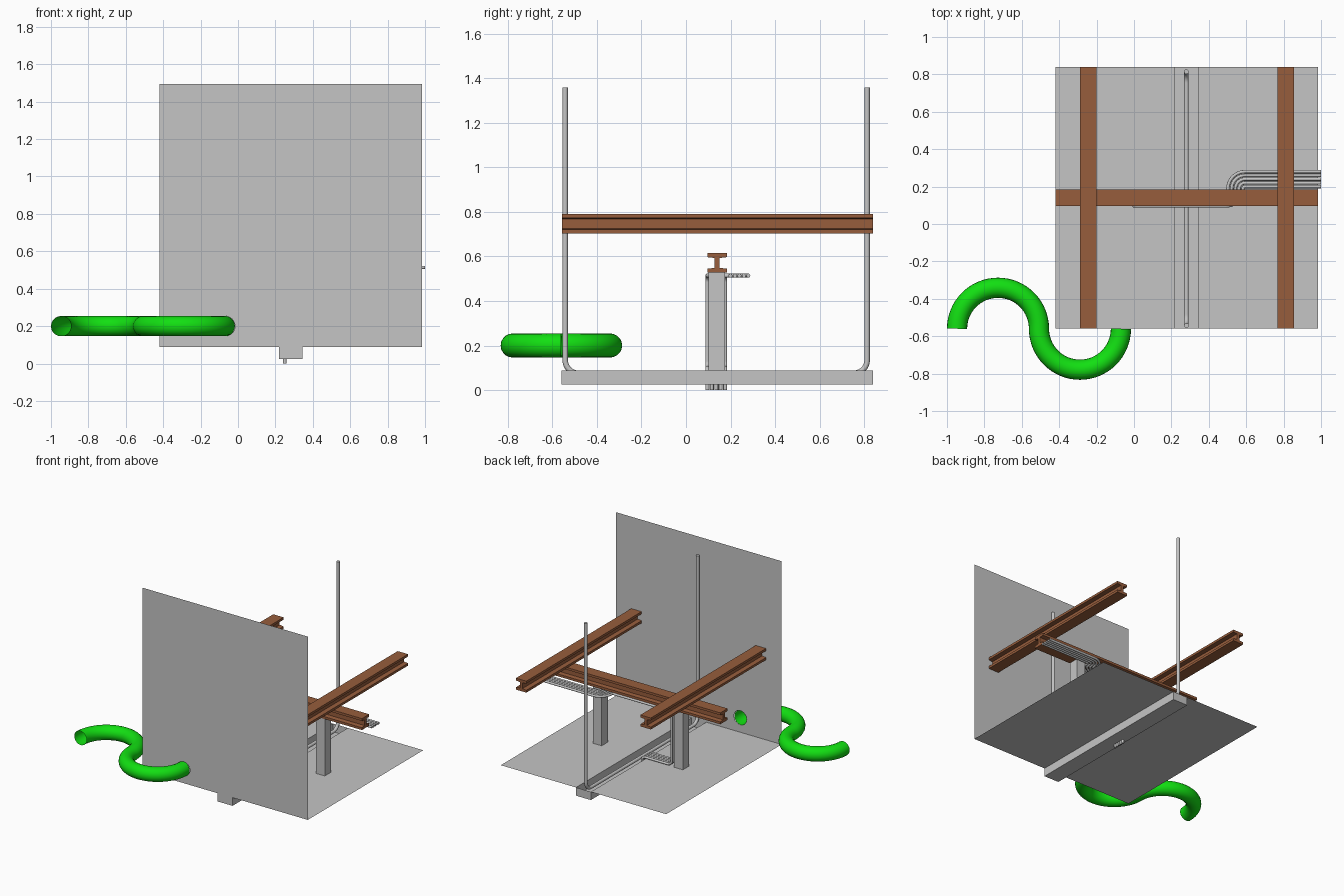
import bpy, bmesh, math
from mathutils import Vector

if "Cube" in bpy.data.objects:
    bpy.data.objects.remove(bpy.data.objects["Cube"])


def material(name, rgb):
    m = bpy.data.materials.new(name)
    m.diffuse_color = (*rgb, 1)
    m.use_nodes = True
    m.node_tree.nodes["Principled BSDF"].inputs["Base Color"].default_value = m.diffuse_color
    return m


GREY = material("concrete_grey", (0.56, 0.56, 0.56))
BROWN = material("rust_brown", (0.31, 0.11, 0.045))
GREEN = material("bright_green", (0.006, 0.74, 0.006))

X0, X1, Y0, Y1, FLOOR = -0.42, 0.985, -0.56, 0.84, 0.088
MID_Y = 0.138


def finish(name, bm, mat):
    me = bpy.data.meshes.new(name)
    bm.to_mesh(me)
    bm.free()
    me.materials.append(mat)
    ob = bpy.data.objects.new(name, me)
    bpy.context.collection.objects.link(ob)
    return ob


def quads(name, faces, mat):
    bm = bmesh.new()
    for f in faces:
        bm.faces.new([bm.verts.new(p) for p in f])
    bmesh.ops.remove_doubles(bm, verts=bm.verts, dist=1e-5)
    return finish(name, bm, mat)


def box(name, lo, hi, mat):
    bm = bmesh.new()
    bmesh.ops.create_cube(bm, size=1)
    for v in bm.verts:
        v.co = [l + (c + 0.5) * (h - l) for c, l, h in zip(v.co, lo, hi)]
    return finish(name, bm, mat)


def rounded(corners, radii, steps=10):
    """Polyline whose right-angle corners are replaced by arcs."""
    pts = [Vector(p) for p in corners]
    out = [pts[0]]
    for a, b, c, r in zip(pts, pts[1:], pts[2:], radii):
        u, w = (a - b).normalized(), (c - b).normalized()
        centre = b + (u + w) * r
        for i in range(steps + 1):
            t = math.pi / 2 * i / steps
            p = centre - w * r * math.cos(t) - u * r * math.sin(t)
            if (p - out[-1]).length > 1e-4:
                out.append(p)
    return out + [pts[-1]]


def tube(name, pts, r, mat, caps=True, res=4):
    cu = bpy.data.curves.new(name, "CURVE")
    cu.dimensions = "3D"
    cu.bevel_depth, cu.bevel_resolution, cu.use_fill_caps = r, res, caps
    sp = cu.splines.new("POLY")
    sp.points.add(len(pts) - 1)
    for q, p in zip(sp.points, pts):
        q.co = (*p, 1)
    cu.materials.append(mat)
    ob = bpy.data.objects.new(name, cu)
    bpy.context.collection.objects.link(ob)
    bpy.ops.object.select_all(action="DESELECT")
    ob.select_set(True)
    bpy.context.view_layer.objects.active = ob
    bpy.ops.object.convert(target="MESH")
    bpy.ops.object.shade_smooth_by_angle(angle=math.radians(40))
    return ob


def i_beam(name, along, length, centre, mat, w=0.088, h=0.088, flange=0.018, web=0.022):
    a, b, c = w / 2, h / 2, web / 2
    f = b - flange
    half = [(a, -b), (a, -f), (c, -f + 0.004), (c, f - 0.004), (a, f), (a, b)]
    prof = half + [(-x, z) for x, z in reversed(half)]
    bm = bmesh.new()
    place = (lambda s, z: (-length / 2, s, z)) if along == "x" else (lambda s, z: (s, -length / 2, z))
    face = bm.faces.new([bm.verts.new(place(s, z)) for s, z in prof])
    geo = bmesh.ops.extrude_face_region(bm, geom=[face], use_keep_orig=True)
    step = (length, 0, 0) if along == "x" else (0, length, 0)
    bmesh.ops.translate(bm, vec=step, verts=[v for v in geo["geom"] if isinstance(v, bmesh.types.BMVert)])
    bmesh.ops.recalc_face_normals(bm, faces=bm.faces)
    ob = finish(name, bm, mat)
    ob.location = centre
    return ob


# Floor: two thin panels either side of an open trench
CX0, CX1, CZ = 0.22, 0.346, 0.025
for side, a, b in (("left", X0, CX0), ("right", CX1, X1)):
    quads("floor_" + side, [[(a, Y0, FLOOR), (b, Y0, FLOOR), (b, Y1, FLOOR), (a, Y1, FLOOR)]], GREY)
trench = [[(CX0, Y0, CZ), (CX0, Y1, CZ), (CX1, Y1, CZ), (CX1, Y0, CZ)]]
for x in (CX0, CX1):
    trench.append([(x, Y0, CZ), (x, Y1, CZ), (x, Y1, FLOOR), (x, Y0, FLOOR)])
for y in (Y0, Y1):
    trench.append([(CX0, y, CZ), (CX1, y, CZ), (CX1, y, FLOOR), (CX0, y, FLOOR)])
quads("floor_trench", trench, GREY)

# Wall with a round hole for the duct
R, DUCT_R, DUCT_Z = 0.219, 0.054, 0.2
HOLE_X = -0.07
bm = bmesh.new()
outer = [(X0, FLOOR), (X1, FLOOR), (X1, 1.495), (X0, 1.495)]
ring = [(HOLE_X + DUCT_R * math.cos(t * math.tau / 32), DUCT_Z + DUCT_R * math.sin(t * math.tau / 32))
        for t in range(32)]
edges = []
for loop in (outer, ring):
    vs = [bm.verts.new((x, Y0, z)) for x, z in loop]
    edges += [bm.edges.new((vs[i - 1], vs[i])) for i in range(len(vs))]
bmesh.ops.triangle_fill(bm, use_beauty=True, use_dissolve=False, edges=edges, normal=(0, -1, 0))
finish("wall", bm, GREY)

# Green S-shaped duct, open at both ends
path = []
for i in range(65):
    t = math.pi * (i % 32 if i < 64 else 32) / 32
    if i < 32:
        path.append((HOLE_X - R + R * math.cos(t), Y0 - R * math.sin(t), DUCT_Z))
    else:
        path.append((HOLE_X - 3 * R + R * math.cos(t), Y0 + R * math.sin(t), DUCT_Z))
tube("green_duct", path, DUCT_R, GREEN, caps=False, res=8)

# Steel beams and the posts under the cross beam
mid_x = (X0 + X1) / 2
i_beam("cross_beam", "x", X1 - X0, (mid_x, MID_Y + 0.002, 0.571), BROWN)
for side, x in (("left", -0.245), ("right", 0.812)):
    i_beam("upper_beam_" + side, "y", Y1 - Y0 - 0.002, (x, (Y0 + Y1) / 2 + 0.001, 0.747), BROWN)
for side, x in (("left", -0.06), ("right", 0.63)):
    box("post_" + side, (x - 0.037, MID_Y - 0.038, FLOOR), (x + 0.037, MID_Y + 0.038, 0.527), GREY)

# Long U-shaped pipe lying in the trench
PX, PZ = 0.28, 0.075
tube("trench_pipe", rounded([(PX, -0.543, 1.36), (PX, -0.543, PZ), (PX, 0.814, PZ), (PX, 0.814, 1.36)],
                            [0.06, 0.06]), 0.0125, GREY)

# Bundle of conduits: under the beam, down the post, into the trench
HZ, XC, TOP_Y, LOW = 0.514, 0.542, 0.24, 0.1
half_shift = (TOP_Y - MID_Y) / 2
for i in range(5):
    o = (i - 2) * 0.02
    y = MID_Y - 0.002 + o
    s = half_shift + 0.001
    tube(f"conduit_{i + 1}", rounded(
        [(1.0, TOP_Y + o, HZ), (XC - o, TOP_Y + o, HZ), (XC - o, y, HZ), (0, y, HZ),
         (0, y, LOW), (0.25, y, LOW), (0.25, y, 0)],
        [s + o, s - o, 0.03, 0.03, 0.03]), 0.009, GREY, res=3)
